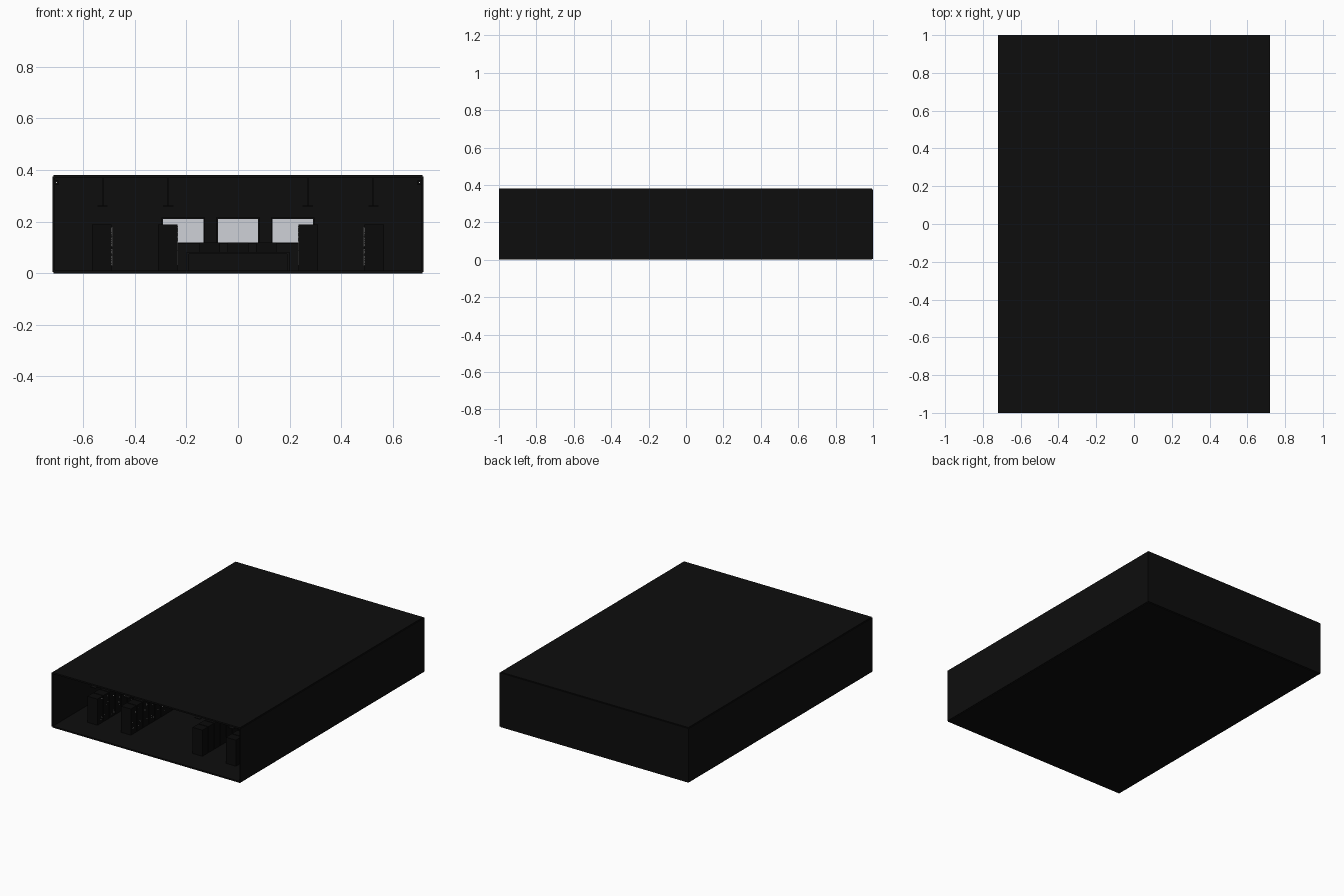
import bpy, bmesh, random
from mathutils import Matrix, Vector

if "Cube" in bpy.data.objects:
    bpy.data.objects.remove(bpy.data.objects["Cube"])

random.seed(4)


def material(name, rgb):
    m = bpy.data.materials.new(name)
    m.diffuse_color = (*rgb, 1)
    m.use_nodes = True
    m.node_tree.nodes["Principled BSDF"].inputs["Base Color"].default_value = m.diffuse_color
    return m


BLACK = material("room black", (0.004, 0.004, 0.004))
RACK = material("rack black", (0.003, 0.003, 0.003))
TRAY = material("tray charcoal", (0.005, 0.005, 0.005))
SCREEN = material("screen pale grey", (0.62, 0.64, 0.68))
LED = material("indicator white", (0.75, 0.75, 0.75))


def boxes(name, mat, bounds):
    """One object made of boxes given as (x0, x1, y0, y1, z0, z1)."""
    bm = bmesh.new()
    for x0, x1, y0, y1, z0, z1 in bounds:
        mid = Vector((x0 + x1, y0 + y1, z0 + z1)) / 2
        size = Vector((x1 - x0, y1 - y0, z1 - z0))
        bmesh.ops.create_cube(bm, size=1, matrix=Matrix.LocRotScale(mid, None, size))
    me = bpy.data.meshes.new(name)
    bm.to_mesh(me)
    bm.free()
    me.materials.append(mat)
    ob = bpy.data.objects.new(name, me)
    bpy.context.collection.objects.link(ob)
    return ob


def mirrored(bounds):
    return bounds + [(-b[1], -b[0], *b[2:]) for b in bounds]


# room shell, open at the front
boxes("floor", BLACK, [(-0.715, 0.715, -1, 0.995, 0, 0.01)])
boxes("ceiling", BLACK, [(-0.715, 0.715, -1, 0.995, 0.37, 0.38)])
boxes("side_walls", BLACK, mirrored([(0.71, 0.72, -1, 0.995, 0.005, 0.375)]))
boxes("back_wall", BLACK, [(-0.72, 0.72, 0.99, 1, 0.005, 0.375)])

# four rows of server racks, with indicator lights towards the middle aisle
racks, lights = [], []
PITCH, COUNT = 0.065, 20
for x0, x1 in ((0.235, 0.31), (0.49, 0.565)):
    for i in range(COUNT):
        y = -0.83 + i * PITCH
        racks.append((x0, x1, y, y + 0.06, 0.01, 0.19))
        for k in range(4):
            ly = y + random.uniform(0.008, 0.048)
            lz = random.uniform(0.03, 0.18)
            lights.append((x0 - 0.003, x0 + 0.001, ly, ly + 0.004, lz, lz + 0.004))
boxes("server_racks", RACK, mirrored(racks))
boxes("indicator_lights", LED, mirrored(lights))

# cable trays hung over the rack rows
trays = []
for x in (0.27, 0.525):
    trays.append((x - 0.02, x + 0.02, -0.83, 0.47, 0.258, 0.263))
    for y in (-0.7, -0.2, 0.3):
        trays.append((x - 0.003, x + 0.003, y, y + 0.006, 0.263, 0.37))
boxes("cable_trays", TRAY, mirrored(trays))

# three wall screens on dark frames
boxes("screen_frames", RACK, [(x - 0.085, x + 0.085, 0.975, 0.99, 0.113, 0.217)
                              for x in (-0.2125, 0, 0.2125)])
boxes("wall_screens", SCREEN, [(x - 0.078, x + 0.078, 0.971, 0.976, 0.12, 0.21)
                               for x in (-0.2125, 0, 0.2125)])

# control desk in front of the screens
boxes("control_desk", TRAY, [(-0.2, 0.2, 0.75, 0.83, 0.075, 0.083)]
      + mirrored([(0.19, 0.2, 0.755, 0.825, 0.01, 0.075)]))
boxes("desk_monitors", RACK, [(x - 0.04, x + 0.04, 0.8, 0.806, 0.083, 0.12)
                              for x in (-0.11, 0, 0.11)])

# small corner cameras with a light
boxes("corner_cameras", RACK, mirrored([(0.695, 0.71, 0.96, 0.99, 0.342, 0.36)]))
boxes("camera_lights", LED, mirrored([(0.701, 0.706, 0.957, 0.961, 0.349, 0.354)]))
